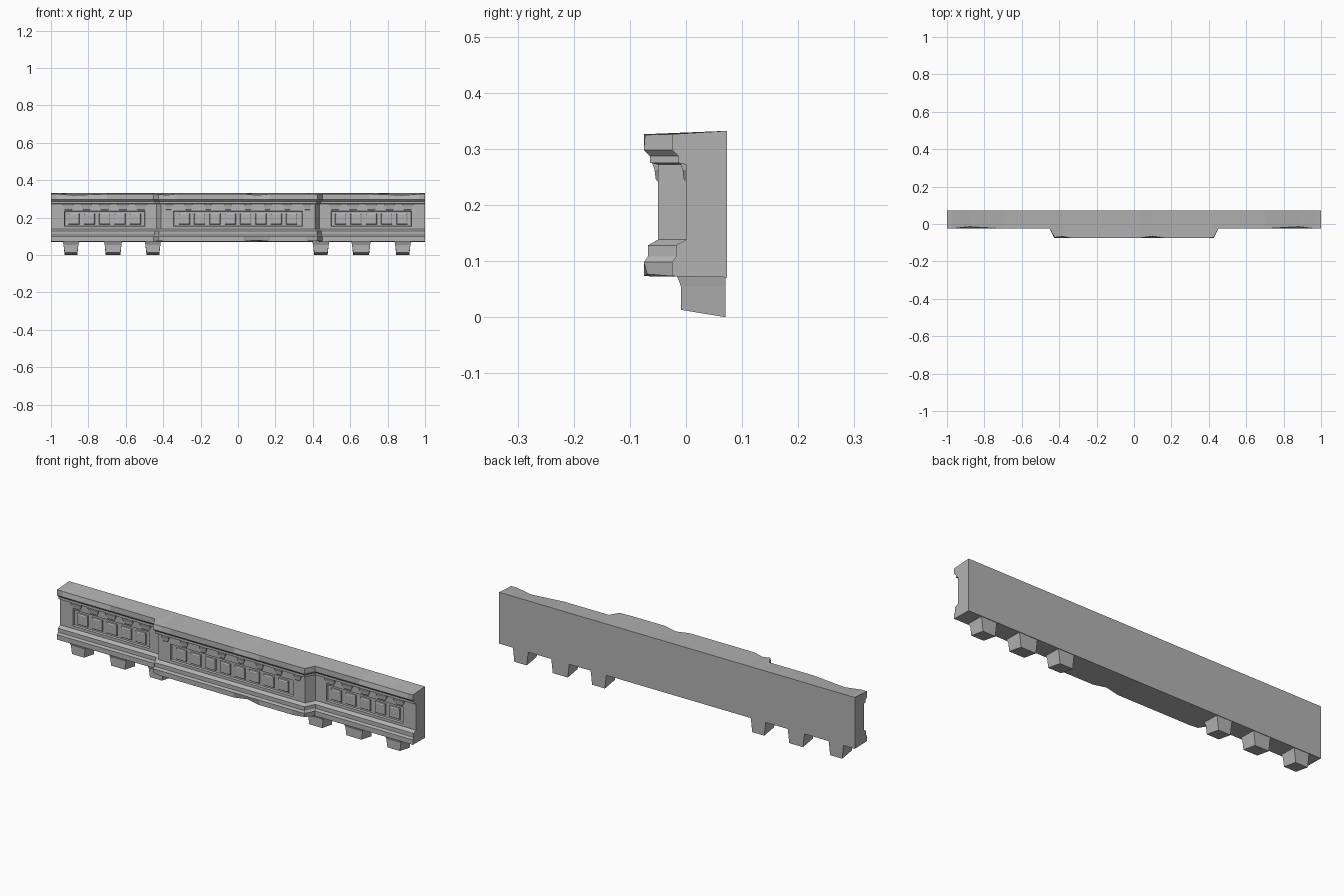
import bpy, bmesh

old = bpy.data.objects.get("Cube")
if old:
    bpy.data.objects.remove(old)

stone = bpy.data.materials.new("grey stone")
stone.use_nodes = True
colour = (0.45, 0.45, 0.45, 1)
stone.diffuse_color = colour
stone.node_tree.nodes["Principled BSDF"].inputs["Base Color"].default_value = colour


def loft(name, rings):
    """Skin a list of matching rings and cap both ends."""
    bm = bmesh.new()
    loops = [[bm.verts.new(p) for p in ring] for ring in rings]
    n = len(loops[0])
    for a, b in zip(loops, loops[1:]):
        for i in range(n):
            j = (i + 1) % n
            bm.faces.new((a[i], a[j], b[j], b[i]))
    bm.faces.new(loops[0])
    bm.faces.new(loops[-1])
    bmesh.ops.recalc_face_normals(bm, faces=bm.faces)
    mesh = bpy.data.meshes.new(name)
    bm.to_mesh(mesh)
    bm.free()
    mesh.materials.append(stone)
    obj = bpy.data.objects.new(name, mesh)
    bpy.context.collection.objects.link(obj)
    return obj


def rect(cx, w, z0, z1, y):
    return [(cx - w / 2, y, z0), (cx + w / 2, y, z0),
            (cx + w / 2, y, z1), (cx - w / 2, y, z1)]


BACK, BAY = 0.073, -0.05

# Moulding profile: projection from the wall, height
profile = [(0.025, 0.073), (0.025, 0.098), (0.018, 0.108), (0.018, 0.128),
           (0.0, 0.138), (0.0, 0.272), (0.014, 0.275), (0.014, 0.287),
           (0.025, 0.298), (0.025, 0.326)]
MITRE = 0.57

# Plan path: x, wall depth, mitre, wear at top edge, wear at bottom edge
path = [(-1, 0, 0, 0, 0), (-0.97, 0, 0, 0, 0), (-0.88, 0, 0, 0.011, 0),
        (-0.7, 0, 0, 0, 0), (-0.437, 0, -MITRE, 0, 0),
        (-0.412, BAY, -MITRE, 0.003, 0.003), (-0.385, BAY, 0, 0.009, 0),
        (-0.33, BAY, 0, 0, 0), (0.03, BAY, 0, 0, 0), (0.1, BAY, 0, 0.01, 0.01),
        (0.17, BAY, 0, 0, 0), (0.36, BAY, 0, 0, 0),
        (0.412, BAY, MITRE, 0.002, 0.006), (0.437, 0, MITRE, 0, 0),
        (0.7, 0, 0, 0, 0), (0.88, 0, 0, 0.011, 0),
        (0.97, 0, 0, 0, 0), (1, 0, 0, 0, 0)]


def section(x, wall, mitre, top, bottom):
    ring = []
    for i, (d, z) in enumerate(profile):
        wear = bottom if i == 0 else top if i == len(profile) - 1 else 0
        d -= wear
        z += 0.6 * wear * (1 if i == 0 else -1)
        ring.append((x + mitre * d, wall - d, z))
    return ring + [(x, BACK, 0.332), (x, BACK, 0.071)]


body = loft("balcony_wall", [section(*s) for s in path])

# Bays: name, centre, wall depth, panel width, block count, bracket count,
# bracket pitch, bracket width
bays = [("right_wing", -0.713, 0, 0.432, 5, 5, 0.097, 0.062),
        ("centre", 0, BAY, 0.69, 8, 8, 0.106, 0.042),
        ("left_wing", 0.713, 0, 0.432, 5, 5, 0.097, 0.062)]
DEPTH = 0.009

for name, cx, wall, width, blocks, brackets, pitch, bw in bays:
    # Sunken panel
    cutter = loft("cutter", [rect(cx, width + 0.006, 0.149, 0.238, wall - 0.01),
                             rect(cx, width - 0.006, 0.155, 0.232, wall + DEPTH)])
    cut = body.modifiers.new("panel", "BOOLEAN")
    cut.object = cutter
    cut.solver = "EXACT"
    bpy.context.view_layer.objects.active = body
    bpy.ops.object.modifier_apply(modifier=cut.name)
    bpy.data.objects.remove(cutter)

    # Raised square blocks inside the panel
    for i in range(blocks):
        x = cx + (i - (blocks - 1) / 2) * 0.082
        loft(name + "_block", [rect(x, 0.06, 0.163, 0.223, wall + DEPTH + 0.002),
                               rect(x, 0.056, 0.165, 0.221, wall + 0.003),
                               rect(x, 0.046, 0.17, 0.216, wall)])

    # Tapered brackets hanging below the cornice
    for i in range(brackets):
        x = cx + (i - (brackets - 1) / 2) * pitch
        rings = []
        for z, w, out in ((0.278, 1, 0.011), (0.262, 0.95, 0.006),
                          (0.246, 0.65, 0.004), (0.242, 0.6, 0.001)):
            h = bw * w / 2
            rings.append([(x - h, wall - out, z), (x + h, wall - out, z),
                          (x + h, wall + 0.005, z), (x - h, wall + 0.005, z)])
        loft(name + "_bracket", rings)

# Supporting corbels under the wings
for cx, w in ((-0.893, 0.088), (-0.668, 0.098), (-0.455, 0.088),
              (0.443, 0.092), (0.658, 0.105), (0.881, 0.09)):
    rings = []
    for front_z, back_z, shrink, y in ((0.078, 0.078, 0, -0.018),
                                       (0.055, 0.055, 0.008, -0.009),
                                       (0.013, 0, 0.02, -0.009)):
        h = (w - shrink) / 2
        rings.append([(cx - h, y, front_z), (cx + h, y, front_z),
                      (cx + h, 0.07, back_z), (cx - h, 0.07, back_z)])
    loft("corbel", rings)
